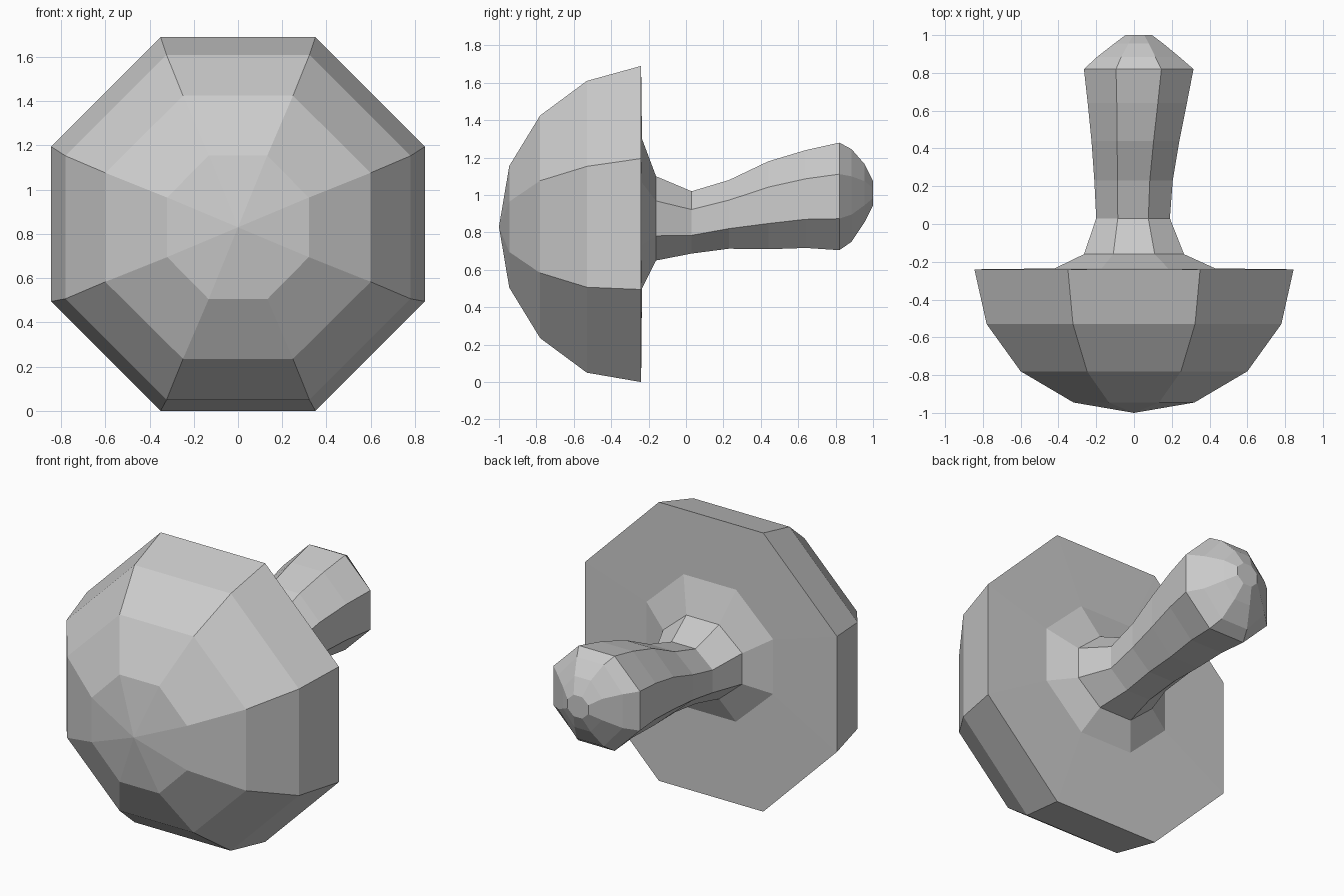
import bpy, bmesh, math

cube = bpy.data.objects.get("Cube")
if cube:
    bpy.data.objects.remove(cube)

grey = bpy.data.materials.new("light grey")
grey.use_nodes = True
colour = (0.6, 0.6, 0.6, 1)
grey.diffuse_color = colour
grey.node_tree.nodes["Principled BSDF"].inputs["Base Color"].default_value = colour

SIDES = 8

# Octagonal rings: y, left x, right x, bottom z, top z
DOME = [(-0.945, -0.32, 0.32, 0.505, 1.155), (-0.78, -0.6, 0.6, 0.235, 1.425),
        (-0.53, -0.78, 0.78, 0.05, 1.61), (-0.24, -0.845, 0.845, 0.0, 1.69)]
NECK = [(-0.235, -0.42, 0.43, 0.5, 1.3), (-0.16, -0.265, 0.265, 0.65, 1.1),
        (0.03, -0.2, 0.19, 0.687, 1.02)]
HANDLE = [(0.23, -0.21, 0.205, 0.713, 1.08), (0.44, -0.225, 0.24, 0.71, 1.18),
          (0.64, -0.245, 0.28, 0.717, 1.24), (0.82, -0.265, 0.315, 0.705, 1.28)]
KNOB = [(0.885, -0.195, 0.24, 0.75, 1.245), (0.955, -0.105, 0.155, 0.855, 1.165),
        (1.0, -0.045, 0.095, 0.945, 1.075)]


def add_ring(bm, y, x0, x1, z0, z1):
    verts = []
    scale = 0.5 / math.cos(math.pi / SIDES)
    for i in range(SIDES):
        a = (i + 0.5) * math.tau / SIDES
        verts.append(bm.verts.new(((x0 + x1) / 2 + (x1 - x0) * scale * math.cos(a), y,
                                   (z0 + z1) / 2 + (z1 - z0) * scale * math.sin(a))))
    return verts


# One continuous skin: domed head, flared neck, handle and rounded knob
bm = bmesh.new()
rings = [add_ring(bm, *r) for r in DOME + NECK + HANDLE + KNOB]
tip = bm.verts.new((0, -1, 0.83))
for i in range(SIDES):
    j = (i + 1) % SIDES
    bm.faces.new((tip, rings[0][i], rings[0][j]))
    for a, b in zip(rings, rings[1:]):
        bm.faces.new((a[i], b[i], b[j], a[j]))
bm.faces.new(rings[-1])
bmesh.ops.recalc_face_normals(bm, faces=bm.faces)

mesh = bpy.data.meshes.new("domed_head_and_handle")
bm.to_mesh(mesh)
bm.free()
mesh.materials.append(grey)
bpy.context.collection.objects.link(bpy.data.objects.new("domed_head_and_handle", mesh))
